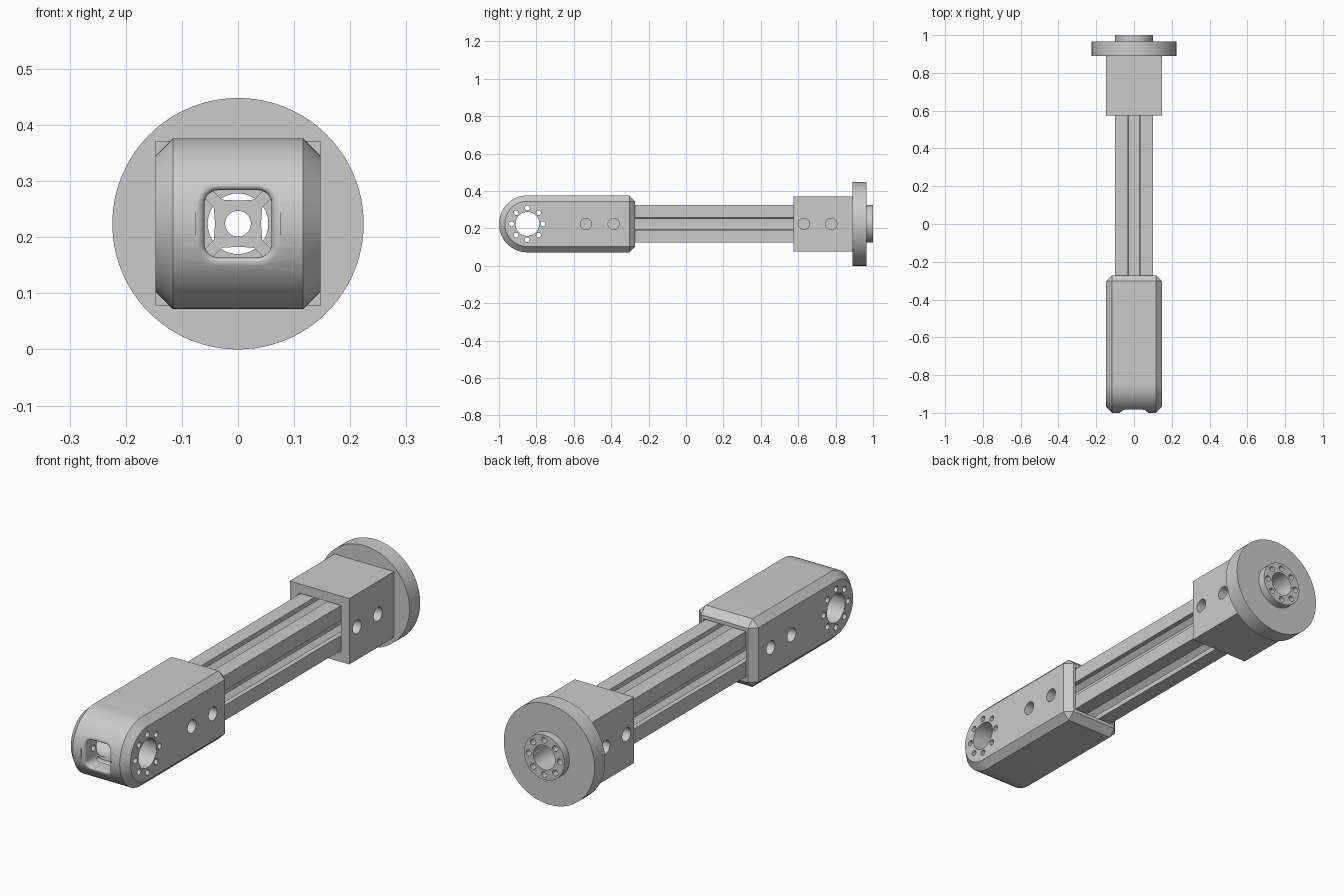
import bpy, bmesh
from math import sin, cos, pi, sqrt

if "Cube" in bpy.data.objects:
    bpy.data.objects.remove(bpy.data.objects["Cube"], do_unlink=True)

Z = 0.224                     # height of the long axis
R, C = 0.152, 0.031           # knuckle radius and chamfer
HALF = 0.147                  # half width of both end blocks
PIVOT, BACK = -0.848, -0.272  # knuckle axis and its rear face
TUBE_A, TUBE_B = -0.6, 0.83   # ends of the slotted rail

grey = bpy.data.materials.new("light_grey")
grey.use_nodes = True
grey.diffuse_color = (0.6, 0.6, 0.6, 1)
grey.node_tree.nodes["Principled BSDF"].inputs["Base Color"].default_value = (0.6, 0.6, 0.6, 1)


def loft(name, sections):
    """Skin matching closed sections and cap both ends."""
    bm = bmesh.new()
    rings = [[bm.verts.new((x, y, z + Z)) for x, y, z in s] for s in sections]
    n = len(rings[0])
    for a, b in zip(rings, rings[1:]):
        for i in range(n):
            j = (i + 1) % n
            bm.faces.new((a[i], a[j], b[j], b[i]))
    bm.faces.new(rings[0])
    bm.faces.new(rings[-1])
    bmesh.ops.remove_doubles(bm, verts=bm.verts, dist=1e-5)
    bmesh.ops.recalc_face_normals(bm, faces=bm.faces)
    mesh = bpy.data.meshes.new(name)
    bm.to_mesh(mesh)
    bm.free()
    obj = bpy.data.objects.new(name, mesh)
    bpy.context.collection.objects.link(obj)
    return obj


def ring(axis, r, t, u=0, v=0, n=48):
    """Circle at position t along the axis, centred on u, v."""
    pts = [(u + r * cos(2 * pi * i / n), v + r * sin(2 * pi * i / n)) for i in range(n)]
    return [(t, p, q) if axis == "x" else (p, t, q) for p, q in pts]


def rod(axis, r, a, b, u=0, v=0, n=48):
    return loft("cutter", [ring(axis, r, t, u, v, n) for t in (a, b)])


def box(name, w, h, a, b):
    corners = [(-w, -h), (w, -h), (w, h), (-w, h)]
    return loft(name, [[(x, y, z) for x, z in corners] for y in (a, b)])


def cut(obj, cutter):
    cutter.hide_render = True
    mod = obj.modifiers.new("cut", "BOOLEAN")
    mod.operation = "DIFFERENCE"
    mod.solver = "EXACT"
    mod.object = cutter
    bpy.context.view_layer.update()
    dg = bpy.context.evaluated_depsgraph_get()
    mesh = bpy.data.meshes.new_from_object(obj.evaluated_get(dg))
    obj.modifiers.clear()
    obj.data = mesh
    bpy.data.objects.remove(cutter, do_unlink=True)


def bolt_circle(obj, axis, r, a, b, centre, pitch):
    for k in range(8):
        t = k * pi / 4
        cut(obj, rod(axis, r, a, b, centre + pitch * cos(t), pitch * sin(t), 16))


def finish(obj):
    obj.data.materials.clear()
    obj.data.materials.append(grey)
    bpy.ops.object.select_all(action="DESELECT")
    obj.select_set(True)
    bpy.context.view_layer.objects.active = obj
    bpy.ops.object.shade_smooth_by_angle(angle=pi / 7)


# Front knuckle: rounded nose, chamfered sides and rear
def knuckle_section(x, inset):
    r = R - inset
    n = 32
    pts = [(PIVOT + r * cos(pi / 2 + pi * i / n), r * sin(pi / 2 + pi * i / n)) for i in range(n + 1)]
    pts += [(BACK - C, -r), (BACK - inset, C - R), (BACK - inset, R - C), (BACK - C, r)]
    return [(x, y, z) for y, z in pts]


knuckle = loft("front_knuckle", [knuckle_section(x, i) for x, i in
               ((-HALF, C), (C - HALF, 0), (HALF - C, 0), (HALF, C))])
cut(knuckle, box("cutter", 0.105, 0.105, TUBE_A, 0))


# Nose window: rounded opening with a flared lip that follows the nose
def window_section(grow, depth=None, y=None):
    half, corner = 0.06 + grow, 0.025 + grow
    pts = []
    for k, (sx, sz) in enumerate(((1, 1), (-1, 1), (-1, -1), (1, -1))):
        for i in range(7):
            t = k * pi / 2 + i * pi / 12
            x = sx * (half - corner) + corner * cos(t)
            z = sz * (half - corner) + corner * sin(t)
            pts.append((x, y if y is not None else PIVOT - sqrt(R * R - z * z) + depth, z))
    return pts


LIP = 0.015
sections = [window_section(LIP, y=-1.05)]
for i in range(6):
    a = i * pi / 10
    sections.append(window_section(LIP * (1 - sin(a)), depth=LIP * (1 - cos(a))))
sections.append(window_section(0, y=TUBE_A + 0.01))
cut(knuckle, loft("cutter", sections))

# Pivot bore, its bolt circle and the clamp holes
cut(knuckle, rod("x", 0.064, -0.2, 0.2, PIVOT))
bolt_circle(knuckle, "x", 0.013, -0.2, 0.2, PIVOT, 0.085)
for y in (-0.535, -0.387):
    cut(knuckle, rod("x", 0.03, -0.2, 0.2, y))
finish(knuckle)

# Slotted rail: one side of the profile turned four times
side = [(0.1, 0.1), (0.033, 0.1), (0.033, 0.078), (0.064, 0.078), (0.029, 0.043), (0, 0.041)]
side += [(-x, z) for x, z in side[-2:0:-1]]
profile = []
for k in range(4):
    c, s = ((1, 0), (0, 1), (-1, 0), (0, -1))[k]
    profile += [(x * c - z * s, x * s + z * c) for x, z in side]
rail = loft("slotted_rail", [[(x, y, z) for x, z in profile] for y in (TUBE_A, TUBE_B)])
cut(rail, rod("y", 0.023, -0.7, 0.9, n=32))
finish(rail)

# Rear socket block with clamp holes
block = box("rear_socket", HALF, HALF, 0.575, 0.89)
cut(block, box("cutter", 0.105, 0.105, 0.5, TUBE_B))
cut(block, rod("y", 0.054, 0.8, 0.95))
for y in (0.63, 0.777):
    cut(block, rod("x", 0.03, -0.2, 0.2, y))
finish(block)

# Rear flange with raised boss, bore and bolt circle
flange = loft("rear_flange", [ring("y", r, y, n=96) for r, y in
              ((0.224, 0.89), (0.224, 0.965), (0.1, 0.965), (0.1, 1.0))])
cut(flange, rod("y", 0.054, 0.85, 1.05))
bolt_circle(flange, "y", 0.013, 0.93, 1.05, 0, 0.077)
finish(flange)
